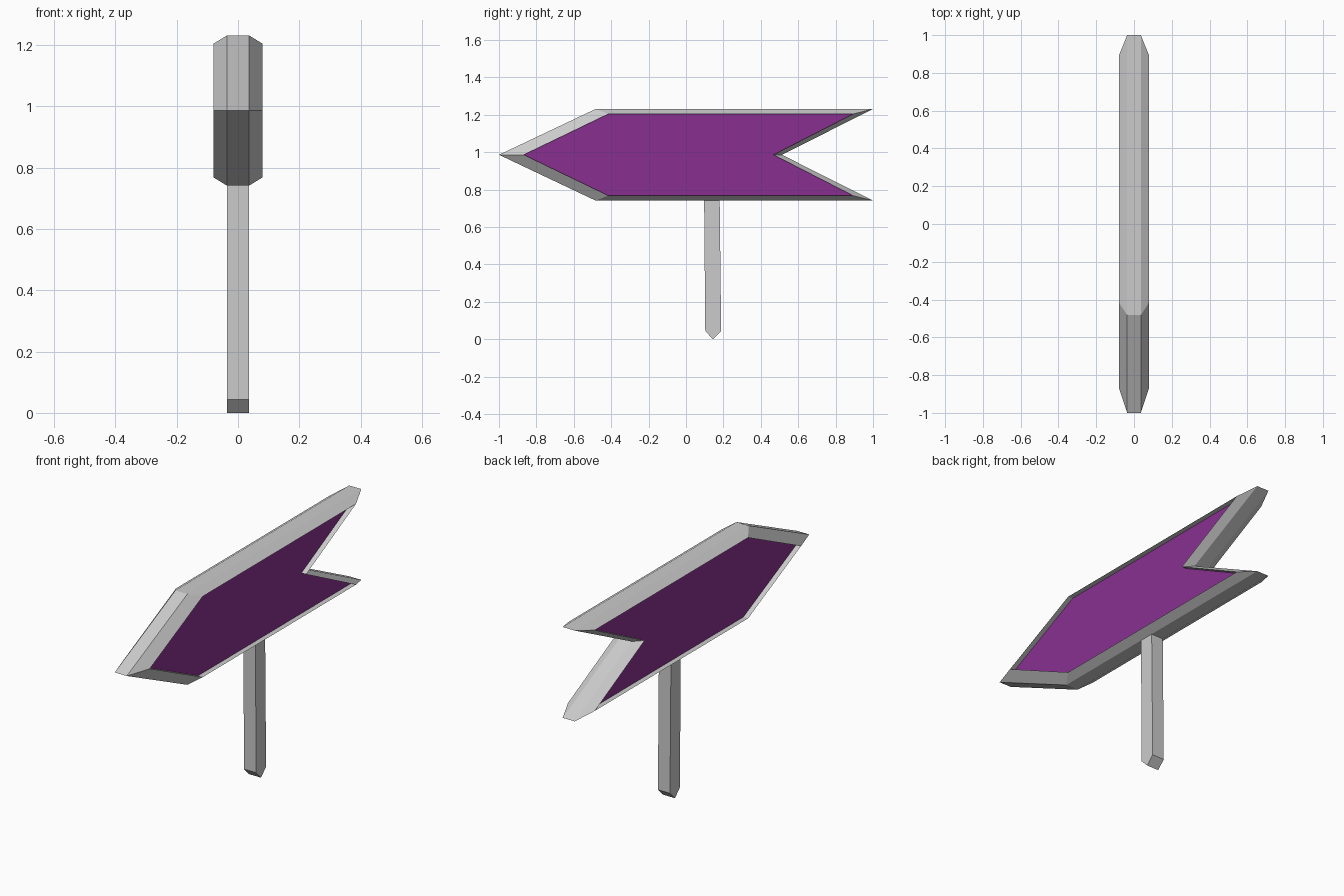
import bpy, bmesh

if "Cube" in bpy.data.objects:
    bpy.data.objects.remove(bpy.data.objects["Cube"])


def mirrored(half, mid):
    """Close an upper (y, z) half profile by mirroring it across z = mid."""
    return half + [(y, 2 * mid - z) for y, z in reversed(half[1:-1])]


def loft(name, rings, cap=False):
    """Skin between matching (x, profile) rings; a single ring makes a flat face."""
    bm = bmesh.new()
    loops = [[bm.verts.new((x, y, z)) for y, z in prof] for x, prof in rings]
    n = len(loops[0])
    for a, b in zip(loops, loops[1:]):
        for i in range(n):
            j = (i + 1) % n
            bm.faces.new((a[i], a[j], b[j], b[i]))
    if cap:
        bm.faces.new(loops[0])
        if len(loops) > 1:
            bm.faces.new(loops[-1])
    bmesh.ops.recalc_face_normals(bm, faces=bm.faces)
    mesh = bpy.data.meshes.new(name)
    bm.to_mesh(mesh)
    bm.free()
    obj = bpy.data.objects.new(name, mesh)
    bpy.context.collection.objects.link(obj)
    return obj


MID = 0.986
EDGE_X, RIM_X, PANEL_X = 0.036, 0.08, 0.052

# Arrow outlines: tip, shoulder, tail, notch
outer = mirrored([(-1, MID), (-0.483, 1.231), (1, 1.231), (0.513, MID)], MID)
inner = mirrored([(-0.867, MID), (-0.415, 1.204), (0.892, 1.204), (0.467, MID)], MID)

# Bevelled arrow frame with a recess on each side
frame = loft("arrow_frame", [(-PANEL_X, inner), (-RIM_X, inner), (-EDGE_X, outer),
                             (EDGE_X, outer), (RIM_X, inner), (PANEL_X, inner)])

# Recessed purple panels
purple = bpy.data.materials.new("purple_paint")
purple.diffuse_color = (0.25, 0.03, 0.28, 1)
purple.use_nodes = True
purple.node_tree.nodes["Principled BSDF"].inputs["Base Color"].default_value = purple.diffuse_color
for side, sign in (("right", 1), ("left", -1)):
    panel = loft(f"{side}_panel", [(sign * PANEL_X, inner)], cap=True)
    panel.data.materials.append(purple)
    if panel.data.polygons[0].normal.x * sign < 0:
        panel.data.flip_normals()

# Slightly leaning post with a pointed foot
post = [(0.097, 0.745), (0.103, 0.043), (0.145, 0), (0.188, 0.043), (0.18, 0.745)]
loft("post", [(-0.036, post), (0.036, post)], cap=True)
